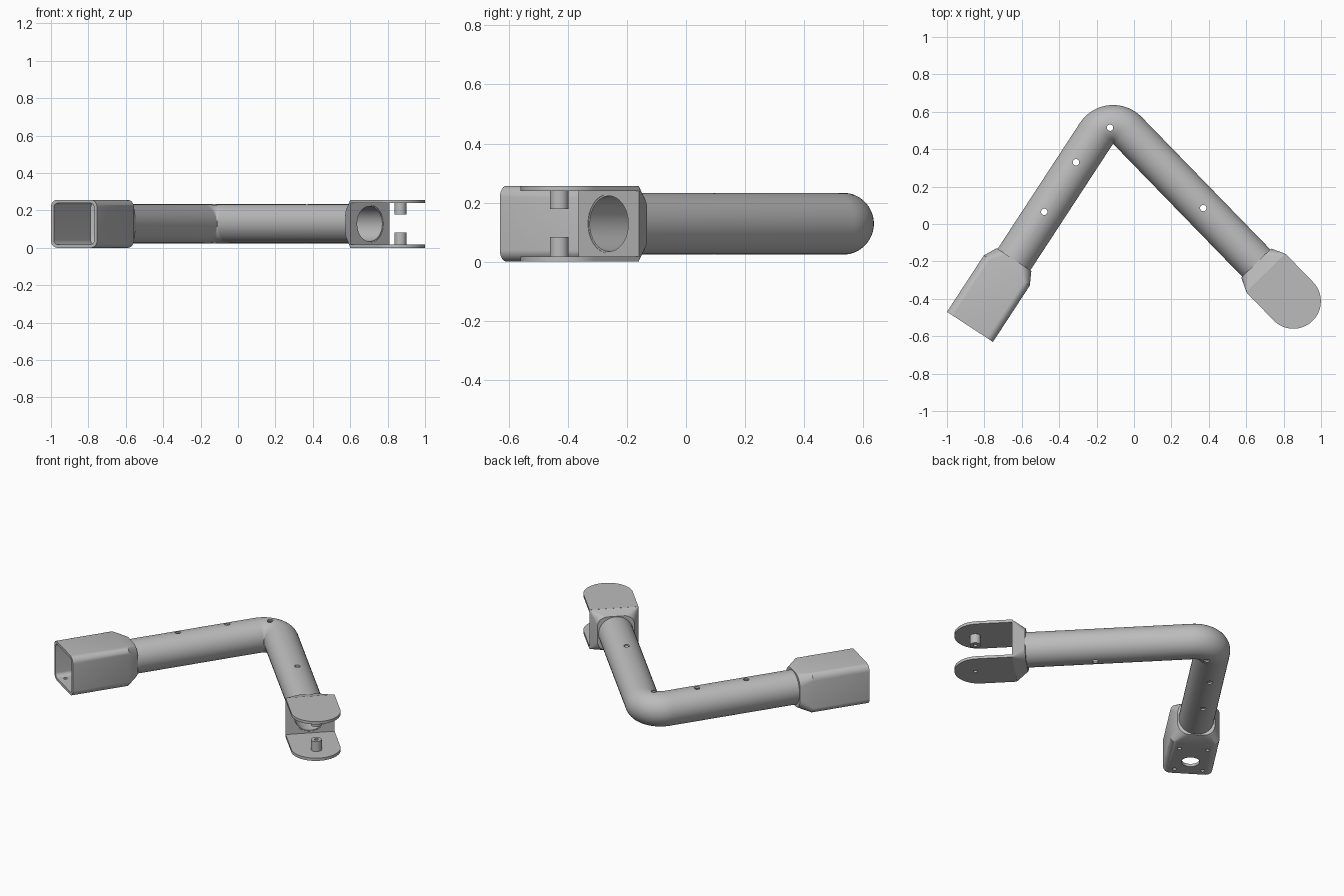
import bpy, bmesh, math
from mathutils import Matrix, Vector

cube = bpy.data.objects.get("Cube")
if cube:
    bpy.data.objects.remove(cube, do_unlink=True)

HEIGHT = 0.257
MID = HEIGHT / 2
HALF = 0.147           # half width of socket and fork
TUBE_R, BORE_R = 0.105, 0.094
BEND_R = 0.108
UP = Vector((0, 0, 1))

grey = bpy.data.materials.new("plain grey")
grey.use_nodes = True
grey.diffuse_color = (0.5, 0.5, 0.5, 1)
grey.node_tree.nodes["Principled BSDF"].inputs["Base Color"].default_value = (0.5, 0.5, 0.5, 1)
parts = []


def make(name, bm):
    bmesh.ops.recalc_face_normals(bm, faces=bm.faces)
    mesh = bpy.data.meshes.new(name)
    bm.to_mesh(mesh)
    bm.free()
    mesh.materials.append(grey)
    obj = bpy.data.objects.new(name, mesh)
    bpy.context.collection.objects.link(obj)
    parts.append(obj)
    return obj


def frame(origin, along):
    """Local x is sideways, local y is up, local z runs along the arm."""
    m = Matrix((UP.cross(along), UP, along)).transposed().to_4x4()
    m.translation = origin
    return m


def ring(hw, hh, r, steps=10):
    """Rounded rectangle; becomes a circle when all three sizes match."""
    pts = []
    for i, (sx, sy) in enumerate(((1, 1), (-1, 1), (-1, -1), (1, -1))):
        for k in range(steps):
            a = math.pi / 2 * (i + k / (steps - 1))
            if hw == hh == r:
                a = math.pi / 2 * (i + (k + 0.5) / steps)
            pts.append((sx * (hw - r) + r * math.cos(a), sy * (hh - r) + r * math.sin(a)))
    return pts


def circle(r):
    return ring(r, r, r)


def closed_loft(name, sections):
    """Skin (matrix, outline) sections in order, then join last to first."""
    bm = bmesh.new()
    loops = [[bm.verts.new(m @ Vector((x, y, 0))) for x, y in pts] for m, pts in sections]
    for a, b in zip(loops, loops[1:] + loops[:1]):
        for i in range(len(a)):
            j = (i + 1) % len(a)
            bm.faces.new((a[i], a[j], b[j], b[i]))
    return make(name, bm)


def prism(name, pts, z0, z1):
    bm = bmesh.new()
    face = bm.faces.new([bm.verts.new((x, y, z0)) for x, y in pts])
    top = bmesh.ops.extrude_face_region(bm, geom=[face])["geom"]
    bmesh.ops.translate(bm, vec=(0, 0, z1 - z0), verts=[v for v in top if isinstance(v, bmesh.types.BMVert)])
    return make(name, bm)


def drill(obj, holes, z0, z1):
    """Cut vertical round holes given as (point, radius)."""
    bm = bmesh.new()
    for p, r in holes:
        bmesh.ops.create_cone(bm, cap_ends=True, segments=24, radius1=r, radius2=r, depth=z1 - z0,
                              matrix=Matrix.Translation((p[0], p[1], (z0 + z1) / 2)))
    cutter = make("hole_cutter", bm)
    parts.remove(cutter)
    cutter.hide_render = True
    mod = obj.modifiers.new("holes", "BOOLEAN")
    mod.operation, mod.solver, mod.object = "DIFFERENCE", "EXACT", cutter
    bpy.context.view_layer.objects.active = obj
    bpy.ops.object.modifier_apply(modifier=mod.name)
    bpy.data.objects.remove(cutter, do_unlink=True)


# Arm axes, both pointing from the open end toward the bend
socket_end = Vector((-0.877, -0.55, MID))
fork_centre = Vector((0.852, -0.413, MID))
corner = Vector((-0.128, 0.5955, MID))
socket_dir = (corner - socket_end).normalized()
fork_dir = (corner - fork_centre).normalized()


def on_socket(t):
    return frame(socket_end + socket_dir * t, socket_dir)


def on_fork(s):
    return frame(fork_centre + fork_dir * s, fork_dir)


# Hollow bent tube
turn = socket_dir.angle(-fork_dir)
tangent = BEND_R * math.tan(turn / 2)
bend_start = corner - socket_dir * tangent
bend_centre = bend_start + socket_dir.cross(UP) * BEND_R
path = [on_socket(0.38)]
for k in range(25):
    rot = Matrix.Rotation(-turn * k / 24, 3, "Z")
    path.append(frame(bend_centre + rot @ (bend_start - bend_centre), rot @ socket_dir))
path.append(frame(fork_centre + fork_dir * 0.212, -fork_dir))
tube = closed_loft("bent_tube", [(m, circle(TUBE_R)) for m in path]
                   + [(m, circle(BORE_R)) for m in reversed(path)])
drill(tube, [(p, 0.017) for p in ((-0.48, 0.065), (-0.31, 0.33), (-0.128, 0.515), (0.37, 0.085))], -0.1, 0.4)

# Open box socket with a tapered collar
wall = 0.018
outer = ring(HALF, MID, 0.04)
inner = ring(HALF - wall, MID - wall, 0.025)
socket = closed_loft("box_socket", [
    (on_socket(0), outer), (on_socket(0.36), outer),
    (on_socket(0.43), ring(0.111, 0.109, 0.07)),
    (on_socket(0.43), circle(0.1)), (on_socket(0.38), circle(0.1)),
    (on_socket(0.36), inner), (on_socket(0), inner)])
holes = [(on_socket(0.14).translation, 0.054)]
for t in (0.045, 0.29):
    for side in (-0.084, 0.084):
        holes.append((on_socket(t) @ Vector((side, 0, 0)), 0.012))
drill(socket, holes, -0.05, 0.06)

# Fork base block, tapering onto the tube
closed_loft("fork_block", [
    (on_fork(0.21), ring(HALF, MID, 0.002)),
    (on_fork(0.285), ring(0.111, 0.109, 0.06)),
    (on_fork(0.285), circle(0.1)), (on_fork(0.21), circle(0.1))])

# Two round-ended fork plates
outline = [Vector((-HALF, 0, 0.212)), Vector((HALF, 0, 0.212))]
outline += [Vector((HALF * math.cos(a), 0, -HALF * math.sin(a)))
            for a in (math.pi * k / 32 for k in range(33))]
outline = [(on_fork(0) @ p).xy for p in outline]
plate = 0.018
lower = prism("lower_fork_plate", outline, 0, plate)
prism("upper_fork_plate", outline, HEIGHT - plate, HEIGHT)

# Hollow pins facing each other between the plates
pin = on_fork(-0.023).translation
drill(lower, [(pin, 0.012)], -0.05, 0.05)
for name, z0, z1 in (("lower_pin", plate - 0.002, 0.083), ("upper_pin", 0.178, HEIGHT - plate + 0.002)):
    ends = [Matrix.Translation((pin.x, pin.y, z)) for z in (z0, z1)]
    closed_loft(name, [(m, circle(0.032)) for m in ends] + [(m, circle(0.012)) for m in reversed(ends)])

# Smooth round surfaces, keep hard edges
bpy.ops.object.select_all(action="DESELECT")
for obj in parts:
    obj.select_set(True)
bpy.context.view_layer.objects.active = tube
bpy.ops.object.shade_smooth_by_angle(angle=math.radians(30))
